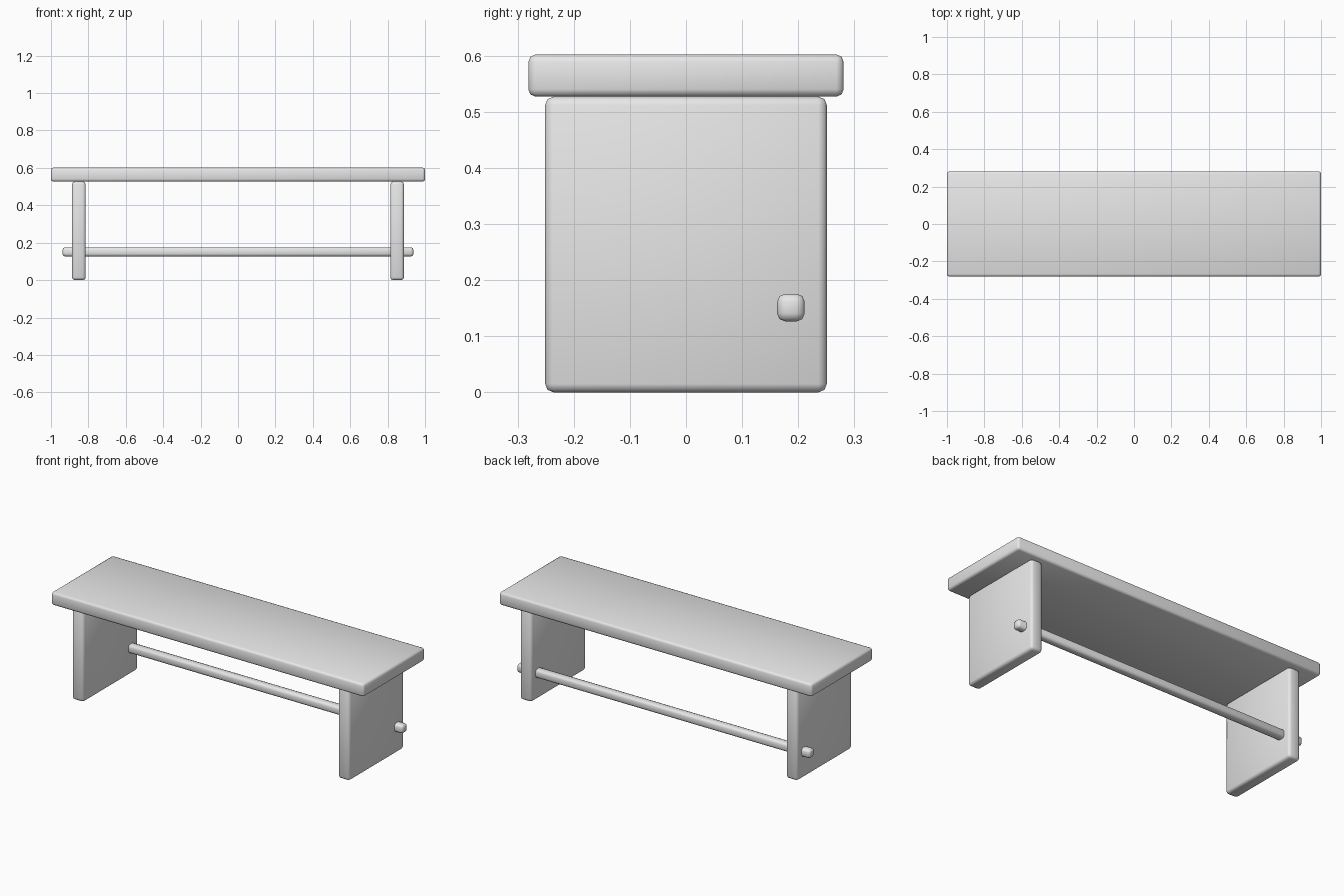
import bpy

if "Cube" in bpy.data.objects:
    bpy.data.objects.remove(bpy.data.objects["Cube"])

grey = bpy.data.materials.new("plain_grey")
grey.diffuse_color = (0.8, 0.8, 0.8, 1.0)
grey.use_nodes = True
grey.node_tree.nodes["Principled BSDF"].inputs["Base Color"].default_value = grey.diffuse_color


def rounded_box(name, center, size, radius):
    """Box with softly rounded edges and smooth shading."""
    bpy.ops.mesh.primitive_cube_add(size=1, location=center)
    ob = bpy.context.object
    ob.name = name
    ob.scale = size
    bpy.ops.object.transform_apply(location=False, rotation=False, scale=True)
    ob.data.materials.append(grey)
    bevel = ob.modifiers.new("rounded_edges", 'BEVEL')
    bevel.width = radius
    bevel.segments = 2
    bevel.limit_method = 'NONE'
    bpy.ops.object.shade_smooth()
    return ob


# Long seat board
rounded_box("seat", (0, 0, 0.5645), (2.0, 0.562, 0.075), 0.013)

# Panel legs at both ends
for side, label in ((-1, "left"), (1, "right")):
    rounded_box(label + "_leg", (side * 0.851, 0, 0.2635), (0.073, 0.502, 0.527), 0.015)

# Stretcher rail passing through both legs near the back
rounded_box("stretcher_rail", (0, 0.187, 0.151), (1.876, 0.049, 0.049), 0.014)
